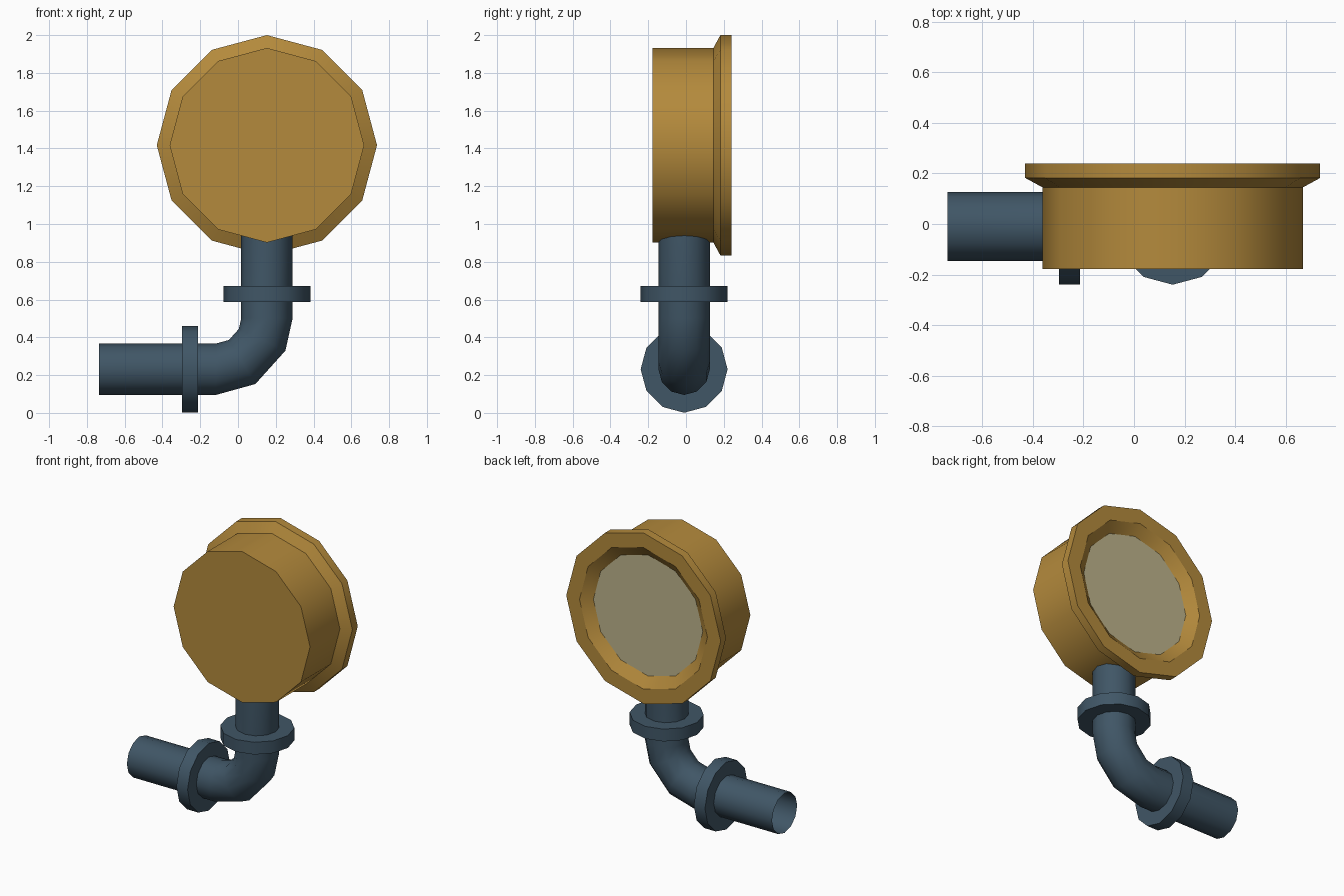
import bpy
import bmesh
from math import sin, cos, tau, radians
from mathutils import Vector

cube = bpy.data.objects.get("Cube")
if cube:
    bpy.data.objects.remove(cube, do_unlink=True)

SIDES = 12
X, Y, Z = Vector((1, 0, 0)), Vector((0, 1, 0)), Vector((0, 0, 1))


def material(name, rgb):
    mat = bpy.data.materials.new(name)
    mat.use_nodes = True
    color = (*rgb, 1)
    mat.diffuse_color = color
    mat.node_tree.nodes["Principled BSDF"].inputs["Base Color"].default_value = color
    return mat


brass = material("brass", (0.456, 0.254, 0.045))
steel = material("blue grey steel", (0.051, 0.093, 0.133))
cream = material("cream dial", (0.51, 0.456, 0.262))


def sweep(name, rings, mat, cap_start=False, cap_end=False):
    """Join 12-sided rings, each given as centre, radius and its two axes."""
    bm = bmesh.new()
    loops = []
    for centre, radius, u, v in rings:
        loops.append([bm.verts.new(centre + radius * (u * cos(tau * i / SIDES) + v * sin(tau * i / SIDES)))
                      for i in range(SIDES)])
    for a, b in zip(loops, loops[1:]):
        for i in range(SIDES):
            j = (i + 1) % SIDES
            bm.faces.new((a[i], a[j], b[j], b[i]))
    if cap_start:
        bm.faces.new(loops[0][::-1])
    if cap_end:
        bm.faces.new(loops[-1])
    mesh = bpy.data.meshes.new(name)
    bm.to_mesh(mesh)
    bm.free()
    mesh.materials.append(mat)
    obj = bpy.data.objects.new(name, mesh)
    bpy.context.collection.objects.link(obj)
    bpy.ops.object.select_all(action='DESELECT')
    obj.select_set(True)
    bpy.context.view_layer.objects.active = obj
    bpy.ops.object.shade_smooth_by_angle(angle=radians(32))
    return obj


# Gauge housing: drum, flared rim and recessed bezel, turned around y
hub = Vector((0.153, 0, 1.417))
profile = [(-0.177, 0.515), (0.145, 0.515), (0.182, 0.583), (0.24, 0.583),
           (0.24, 0.483), (0.19, 0.413)]
sweep("gauge_housing", [(hub + Y * y, r, Z, X) for y, r in profile], brass, cap_start=True)

# Dial closing the bezel
sweep("dial_face", [(hub + Y * 0.186, 0.413, Z, X), (hub + Y * 0.19, 0.413, Z, X)], cream,
      cap_start=True, cap_end=True)

# Bent pipe, open at both ends
px, py, pz = 0.153, -0.01, 0.231
bend = 0.27
corner = Vector((px - bend, py, pz + bend))
rings = [(Vector((px, py, 0.96)), 0.136, X, -Y)]
for degrees in (0, 25, 59, 90):
    a = radians(degrees)
    out = X * cos(a) - Z * sin(a)
    rings.append((corner + out * bend, 0.136, out, -Y))
rings.append((Vector((-0.737, py, pz)), 0.136, -Z, -Y))
sweep("bent_pipe", rings, steel)

# Pipe collars
for name, centre, axis, u, v in (
        ("upper_collar", Vector((px, py, 0.63)), Z, X, Y),
        ("side_collar", Vector((-0.255, py, pz)), X, Y, Z)):
    sweep(name, [(centre + axis * d, 0.23, u, v) for d in (-0.042, 0.042)], steel,
          cap_start=True, cap_end=True)
